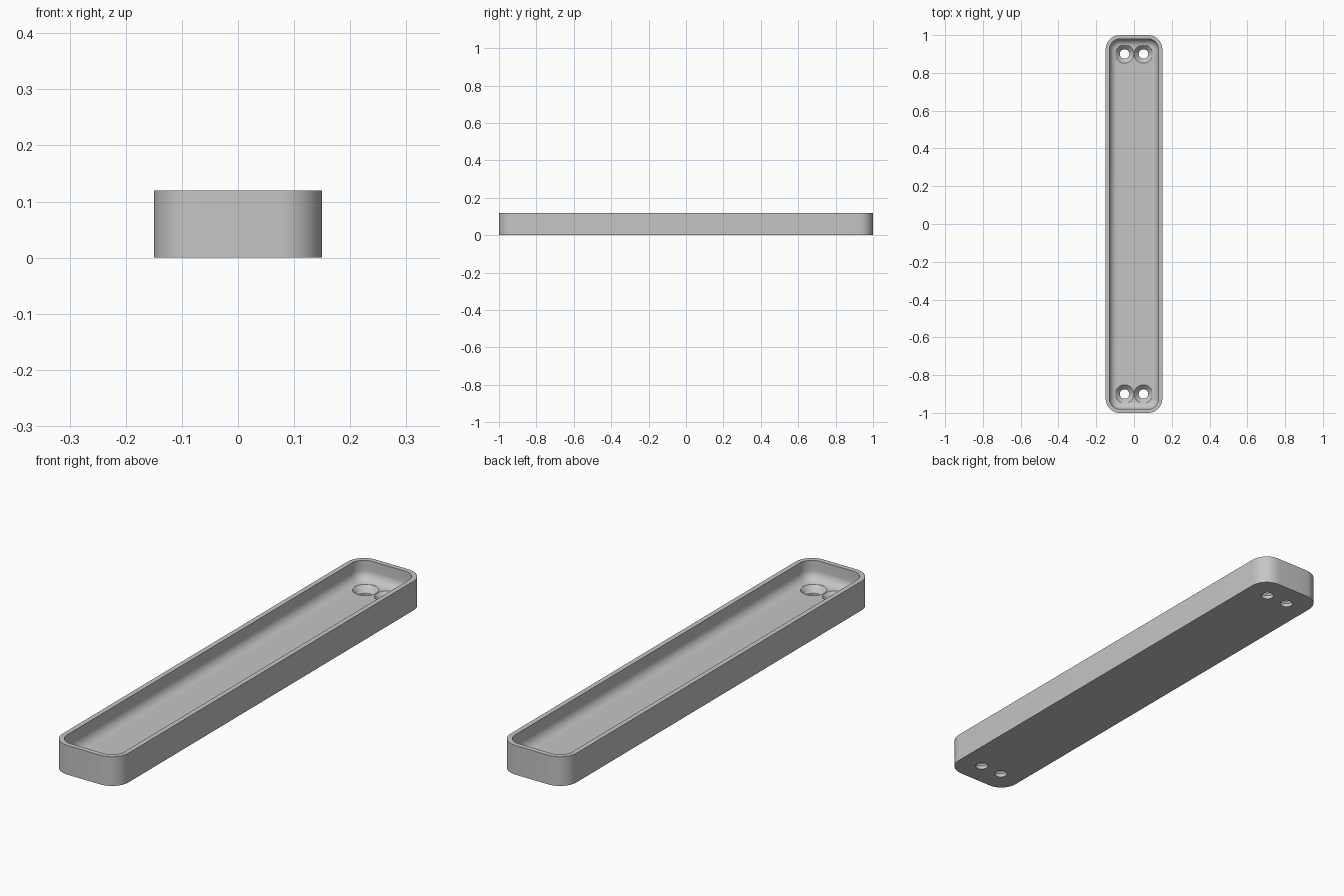
import bpy, bmesh, math

HALF_X, HALF_Y, HEIGHT = 0.15, 1.0, 0.12
CORNER, WALL, FLOOR, FILLET = 0.075, 0.02, 0.04, 0.04
STEPS = 10

cube = bpy.data.objects.get("Cube")
if cube:
    bpy.data.objects.remove(cube, do_unlink=True)

grey = bpy.data.materials.new("plain_grey")
grey.use_nodes = True
colour = (0.56, 0.56, 0.56, 1)
grey.diffuse_color = colour
grey.node_tree.nodes["Principled BSDF"].inputs["Base Color"].default_value = colour


def rounded_ring(bm, inset, z):
    """Rounded rectangle of vertices, inset from the outer outline."""
    radius = CORNER - inset
    ring = []
    for quarter, (sx, sy) in enumerate([(1, 1), (-1, 1), (-1, -1), (1, -1)]):
        for i in range(STEPS + 1):
            a = (quarter + i / STEPS) * math.pi / 2
            ring.append(bm.verts.new((sx * (HALF_X - CORNER) + radius * math.cos(a),
                                      sy * (HALF_Y - CORNER) + radius * math.sin(a), z)))
    return ring


def circle_ring(bm, x, y, radius, z, sides=40):
    return [bm.verts.new((x + radius * math.cos(2 * math.pi * i / sides),
                          y + radius * math.sin(2 * math.pi * i / sides), z))
            for i in range(sides)]


def loft(bm, rings):
    """Skin a stack of rings and cap both ends."""
    for a, b in zip(rings, rings[1:]):
        for i in range(len(a)):
            j = (i + 1) % len(a)
            bm.faces.new((a[i], a[j], b[j], b[i]))
    bm.faces.new(rings[0])
    bm.faces.new(rings[-1])


def finish(bm, name):
    bmesh.ops.recalc_face_normals(bm, faces=bm.faces)
    mesh = bpy.data.meshes.new(name)
    bm.to_mesh(mesh)
    bm.free()
    mesh.materials.append(grey)
    obj = bpy.data.objects.new(name, mesh)
    bpy.context.collection.objects.link(obj)
    return obj


# Tray: outer wall, rim, inner wall, then a concave fillet into the floor
bm = bmesh.new()
rings = [rounded_ring(bm, 0, 0), rounded_ring(bm, 0, HEIGHT), rounded_ring(bm, WALL, HEIGHT)]
for i in range(STEPS + 1):
    a = i / STEPS * math.pi / 2
    rings.append(rounded_ring(bm, WALL + FILLET * (1 - math.cos(a)),
                              FLOOR + FILLET * (1 - math.sin(a))))
loft(bm, rings)
tray = finish(bm, "tray")

# Countersunk screw holes, two at each end
for sx in (-1, 1):
    for sy in (-1, 1):
        bm = bmesh.new()
        profile = [(0.025, -0.02), (0.025, 0.015), (0.049, FLOOR), (0.049, HEIGHT)]
        loft(bm, [circle_ring(bm, sx * 0.05, sy * 0.9, r, z) for r, z in profile])
        cutter = finish(bm, "screw_hole_cutter")
        cutter.hide_render = True
        cutter.hide_set(True)
        cut = tray.modifiers.new("screw_hole", 'BOOLEAN')
        cut.operation = 'DIFFERENCE'
        cut.solver = 'EXACT'
        cut.object = cutter

# Apply the cuts and remove the helpers
bpy.ops.object.select_all(action='DESELECT')
bpy.context.view_layer.objects.active = tray
tray.select_set(True)
for name in [m.name for m in tray.modifiers]:
    bpy.ops.object.modifier_apply(modifier=name)
for obj in [o for o in bpy.data.objects if o.name.startswith("screw_hole_cutter")]:
    bpy.data.objects.remove(obj, do_unlink=True)
bpy.ops.object.shade_smooth_by_angle(angle=math.radians(30))
